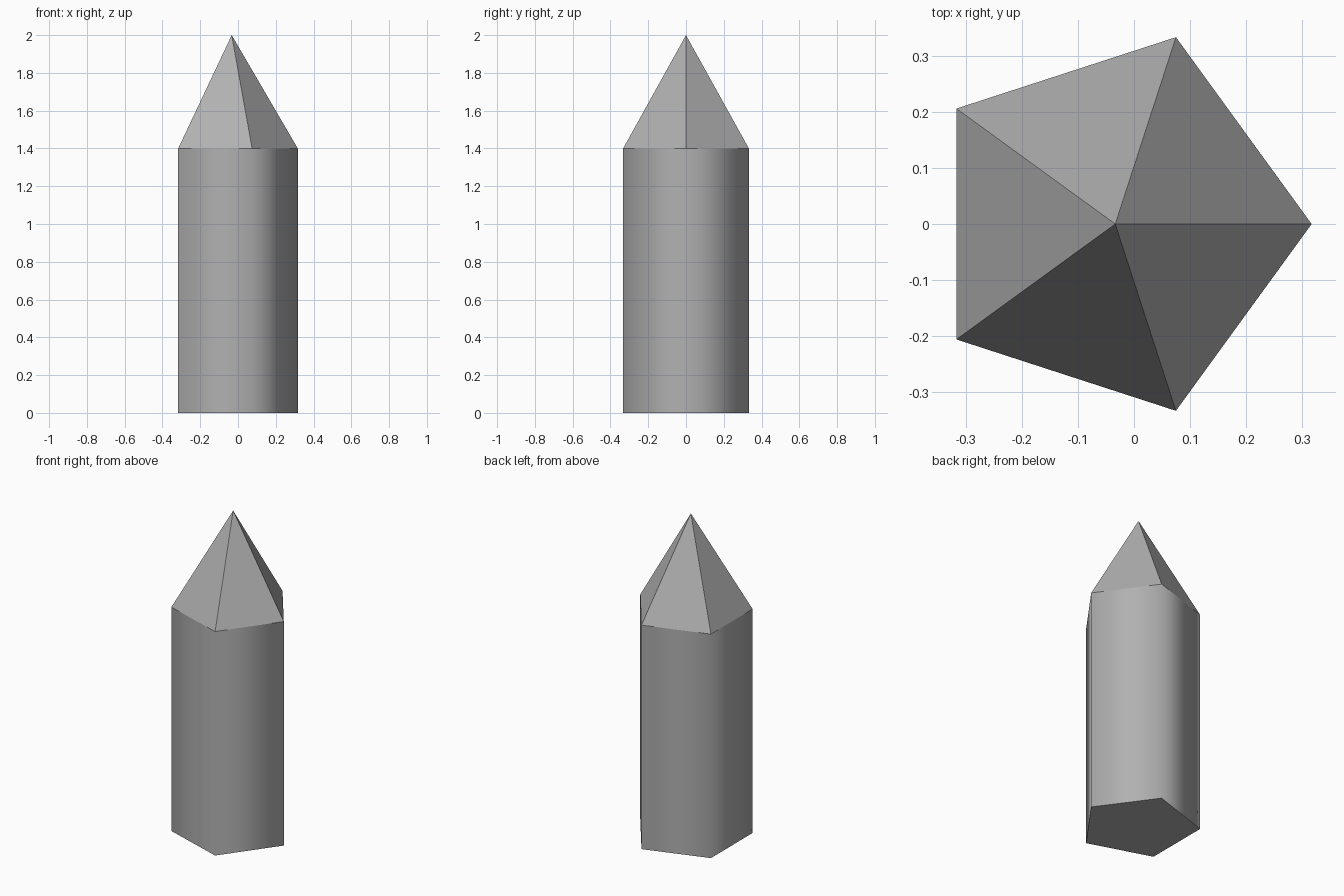
import bpy
import math

if "Cube" in bpy.data.objects:
    bpy.data.objects.remove(bpy.data.objects["Cube"])

SIDES = 5
RADIUS = 0.35
BODY_HEIGHT = 1.4
TIP_HEIGHT = 0.6
# shifts the pentagon so its bounding box is centred on x = 0
OFFSET_X = -RADIUS * (1 - math.cos(math.pi / SIDES)) / 2

# Dark grey stone
grey = bpy.data.materials.new("dark_grey")
grey.diffuse_color = (0.44, 0.44, 0.44, 1)
grey.use_nodes = True
grey.node_tree.nodes["Principled BSDF"].inputs["Base Color"].default_value = grey.diffuse_color


def pentagon_part(name, z0, height, top_radius):
    """Five-sided prism or pyramid with one corner pointing along +x."""
    bpy.ops.mesh.primitive_cone_add(
        vertices=SIDES, radius1=RADIUS, radius2=top_radius, depth=height,
        location=(0, 0, 0))
    obj = bpy.context.object
    obj.name = name
    # turn the first corner to +x, whatever the primitive's start angle
    v = next(v.co for v in obj.data.vertices if v.co.z < 0)
    obj.rotation_euler.z = -math.atan2(v.y, v.x)
    obj.location = (OFFSET_X, 0, z0 + height / 2)
    bpy.ops.object.transform_apply(location=True, rotation=True, scale=True)
    obj.data.materials.append(grey)
    return obj


# Crystal shaft: sides shaded smooth, flat end caps
shaft = pentagon_part("crystal_shaft", 0, BODY_HEIGHT, RADIUS)
bpy.ops.object.shade_smooth_by_angle(angle=math.radians(80))

# Pointed tip: flat faceted pyramid
tip = pentagon_part("crystal_tip", BODY_HEIGHT, TIP_HEIGHT, 0)
bpy.ops.object.shade_flat()
